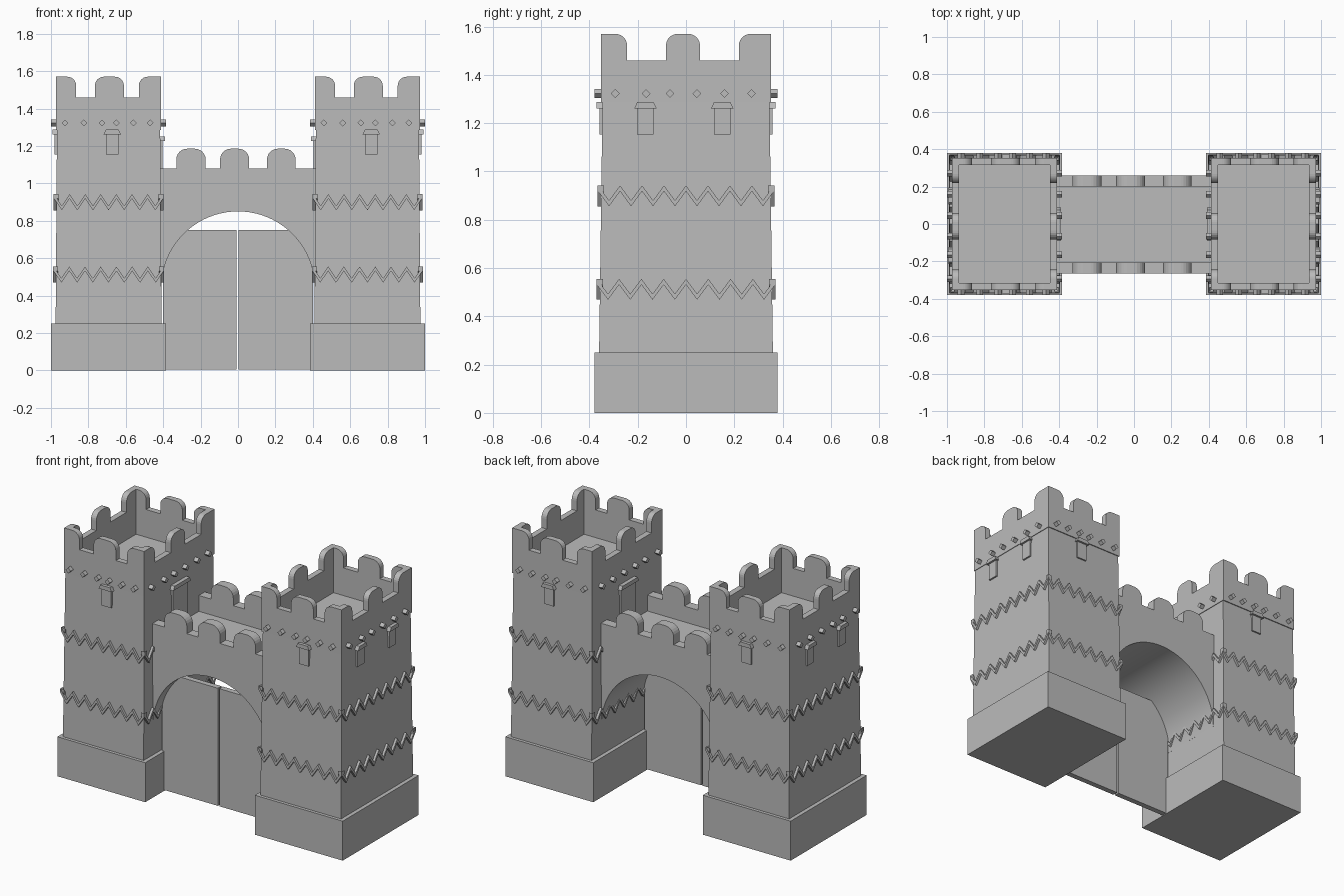
import bpy
import bmesh
from math import cos, sin, pi, radians
from mathutils import Vector

old = bpy.data.objects.get("Cube")
if old:
    bpy.data.objects.remove(old)

stone = bpy.data.materials.new("grey_stone")
stone.use_nodes = True
GREY = (0.5, 0.5, 0.5, 1)
stone.diffuse_color = GREY
stone.node_tree.nodes["Principled BSDF"].inputs["Base Color"].default_value = GREY

# Each side: outward normal, and the horizontal axis along the face
X, Y, Z = Vector((1, 0, 0)), Vector((0, 1, 0)), Vector((0, 0, 1))
FRONT, BACK, LEFT, RIGHT = (-Y, X), (Y, X), (X, Y), (-X, Y)
SIDES = (FRONT, BACK, LEFT, RIGHT)


def finish(name, bm, centre_x):
    bmesh.ops.recalc_face_normals(bm, faces=bm.faces)
    mesh = bpy.data.meshes.new(name)
    bm.to_mesh(mesh)
    bm.free()
    mesh.materials.append(stone)
    ob = bpy.data.objects.new(name, mesh)
    ob.location.x = centre_x
    bpy.context.collection.objects.link(ob)
    return ob


def prisms(name, parts, centre_x=0):
    """Extrude outlines (u, z) on a side from depth n0 out to n1."""
    bm = bmesh.new()
    for outline, (normal, along), n0, n1 in parts:
        rings = [[bm.verts.new(normal * n + along * u + Z * z) for u, z in outline]
                 for n in (n0, n1)]
        bm.faces.new(rings[0])
        bm.faces.new(rings[1])
        for i in range(len(outline)):
            bm.faces.new((rings[0][i - 1], rings[0][i], rings[1][i], rings[1][i - 1]))
    return finish(name, bm, centre_x)


def frustum(name, low, high, z0, z1, centre_x=0):
    bm = bmesh.new()
    cube = bmesh.ops.create_cube(bm, size=2)
    for v in cube["verts"]:
        half, z = (high, z1) if v.co.z > 0 else (low, z0)
        v.co = (v.co.x * half[0], v.co.y * half[1], z)
    return finish(name, bm, centre_x)


def rect(u0, u1, z0, z1):
    return [(u0, z0), (u1, z0), (u1, z1), (u0, z1)]


def crenel(u0, u1, z0, z_gap, z_top, spans, r):
    """Wall outline with round-shouldered merlons; wall ends stay square."""
    pts = [(u1, z0), (u0, z0)]
    steps = [i * pi / 12 for i in range(7)]
    if spans[0][0] > u0:
        pts.append((u0, z_gap))
    for a, b in spans:
        if a > u0:
            pts.append((a, z_gap))
            pts += [(a + r - r * cos(t), z_top - r + r * sin(t)) for t in steps]
        else:
            pts.append((u0, z_top))
        if b < u1:
            pts += [(b - r + r * sin(t), z_top - r + r * cos(t)) for t in steps]
            pts.append((b, z_gap))
        else:
            pts.append((u1, z_top))
    if spans[-1][1] < u1:
        pts.append((u1, z_gap))
    return pts


def zigzag(half, z, count):
    amp, stroke = 0.031, 0.012
    line = [(-half + half * i / count, z + (amp if i % 2 == 0 else -amp))
            for i in range(2 * count + 1)]
    return [(u, h + stroke) for u, h in line] + [(u, h - stroke) for u, h in reversed(line)]


def opening(u, z0, z1, w, side, n):
    """Shutter slab with a flared lintel above it."""
    lintel = [(u - w - 0.012, z1), (u + w + 0.012, z1), (u + w, z1 + 0.025), (u - w, z1 + 0.025)]
    return [(rect(u - w, u + w, z0, z1), side, n - 0.03, n + 0.012),
            (lintel, side, n - 0.03, n + 0.025)]


ROOF = 1.285
LOW, HIGH, TOP = (0.283, 0.36), (0.276, 0.346), (0.28, 0.352)
THICK = 0.037
PEGS_X = (-0.233, -0.132, -0.035, 0.042, 0.133, 0.222)
PEGS_Y = (-0.293, -0.165, -0.066, 0.045, 0.159, 0.271)


def half_at(z, axis):
    t = (z - 0.25) / (ROOF - 0.25)
    return LOW[axis] + (HIGH[axis] - LOW[axis]) * t


def tower(label, cx, inner, outer):
    frustum(label + "_tower_base", (0.308, 0.38), (0.308, 0.38), 0, 0.25, cx)
    frustum(label + "_tower_body", LOW, HIGH, 0.25, ROOF, cx)

    # Parapet around the roof
    tx, ty = TOP
    across = crenel(-tx, tx, ROOF, 1.46, 1.57,
                    [(-tx, -0.173), (-0.073, 0.082), (0.162, tx)], 0.048)
    end = ty - THICK
    deep = crenel(-end, end, ROOF, 1.46, 1.57,
                  [(-end, -0.244), (-0.083, 0.058), (0.219, end)], 0.048)
    prisms(label + "_tower_parapet",
           [(across, s, ty - THICK, ty) for s in (FRONT, BACK)]
           + [(deep, s, tx - THICK, tx) for s in (LEFT, RIGHT)], cx)

    # Diamond pegs, zigzag bands
    pegs, bands = [], []
    for side in SIDES:
        facing_y = side in (FRONT, BACK)
        n, other = (1, 0) if facing_y else (0, 1)
        d, zc = 0.018, 1.323
        for u in (PEGS_X if facing_y else PEGS_Y):
            diamond = [(u - d, zc), (u, zc - d), (u + d, zc), (u, zc + d)]
            pegs.append((diamond, side, TOP[n] - 0.02, TOP[n] + 0.028))
        for z in (0.512, 0.899):
            outline = zigzag(half_at(z, other) + 0.013, z, 7 if facing_y else 8)
            face = half_at(z, n)
            bands.append((outline, side, face - 0.012, face + 0.015))
    prisms(label + "_tower_pegs", pegs, cx)
    prisms(label + "_tower_zigzag_bands", bands, cx)

    # Small windows, and the doorway onto the bridge
    windows = []
    for side in (FRONT, BACK):
        windows += opening(0.02, 1.153, 1.262, 0.034, side, HIGH[1])
    for u in (-0.168, 0.15):
        windows += opening(u, 1.153, 1.262, 0.034, outer, HIGH[0])
    prisms(label + "_tower_windows", windows, cx)
    prisms(label + "_tower_doorway", opening(0.0, 0.97, 1.225, 0.075, inner, HIGH[0]), cx)


tower("right", -0.692, LEFT, RIGHT)
tower("left", 0.692, RIGHT, LEFT)

# Arched bridge between the towers
DECK = 0.98
arc = [(0.41 * cos(i * pi / 40), 0.44 + 0.41 * sin(i * pi / 40)) for i in range(41)]
arch = prisms("arched_wall", [([(0.43, 0.44)] + arc + [(-0.43, 0.44), (-0.43, DECK), (0.43, DECK)],
                               BACK, -0.265, 0.26)])
bpy.ops.object.select_all(action="DESELECT")
arch.select_set(True)
bpy.context.view_layer.objects.active = arch
bpy.ops.object.shade_smooth_by_angle(angle=radians(30))

rail = crenel(-0.43, 0.43, DECK, 1.08, 1.185,
              [(-0.33, -0.173), (-0.096, 0.06), (0.155, 0.308)], 0.058)
prisms("bridge_parapets", [(rail, FRONT, 0.205, 0.265), (rail, BACK, 0.2, 0.26)])

# Pair of gate doors
for label, u0, u1 in (("right", -0.4, -0.008), ("left", 0.003, 0.4)):
    prisms(label + "_gate_door", [(rect(u0, u1, 0.005, 0.75), FRONT, 0.155, 0.19)])
